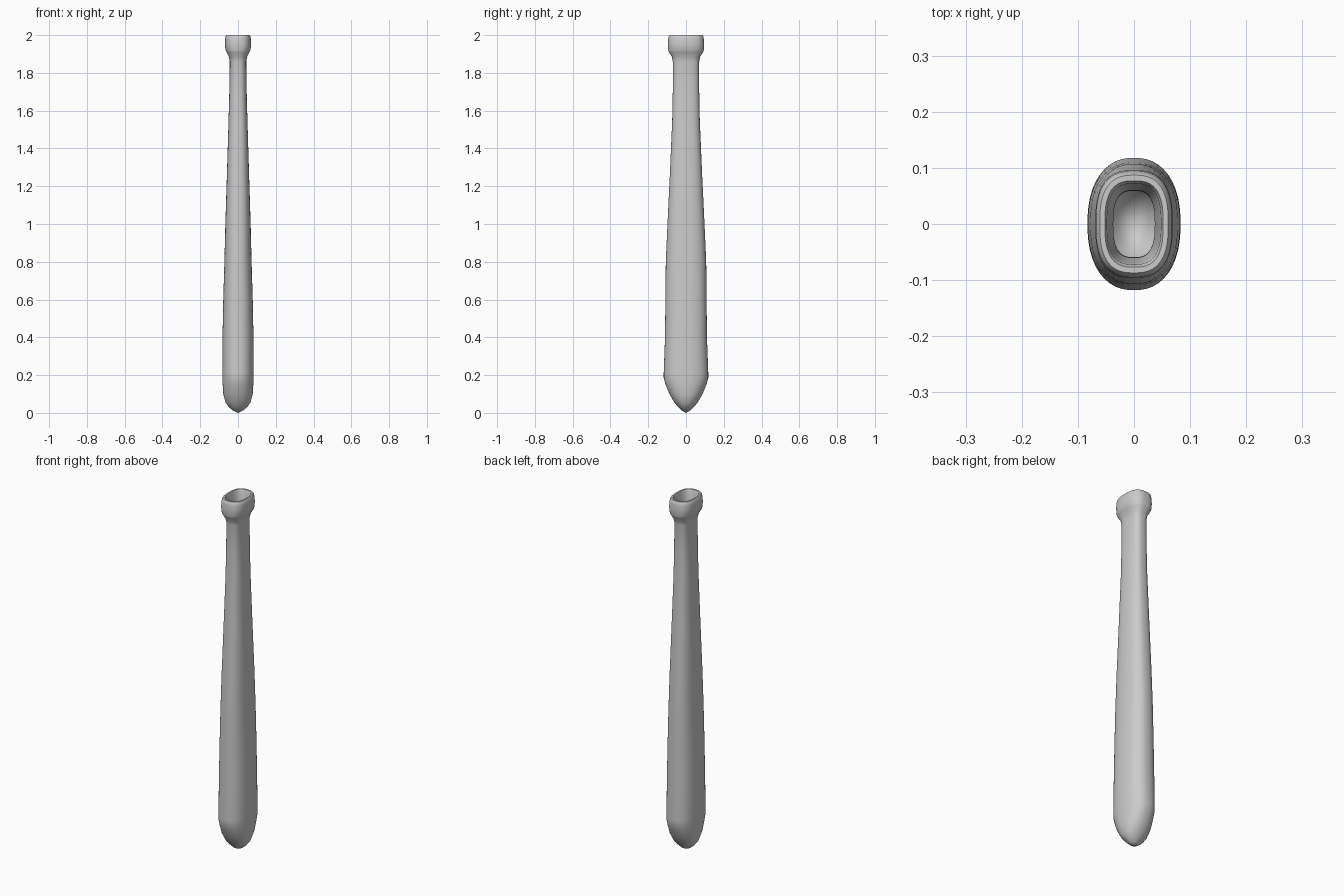
import bpy, bmesh, math

SEG = 48

# Cross-sections: height, half width x, half depth y, squareness exponent
OUTER = [
    (0.012, 0.026, 0.022, 2.0), (0.03, 0.048, 0.041, 2.0), (0.055, 0.066, 0.062, 2.1),
    (0.10, 0.078, 0.088, 2.2), (0.15, 0.081, 0.108, 2.25), (0.185, 0.083, 0.118, 2.3),
    (0.21, 0.083, 0.118, 2.3), (0.40, 0.082, 0.111, 2.4), (0.60, 0.078, 0.109, 2.4),
    (0.80, 0.072, 0.107, 2.4), (1.00, 0.067, 0.098, 2.5), (1.25, 0.059, 0.086, 2.6),
    (1.55, 0.050, 0.073, 2.7), (1.70, 0.046, 0.070, 2.8), (1.86, 0.044, 0.070, 2.8),
    (1.885, 0.048, 0.075, 2.8), (1.91, 0.061, 0.091, 2.7), (1.92, 0.066, 0.094, 2.7),
    (1.95, 0.069, 0.096, 2.7), (1.98, 0.068, 0.094, 2.7), (1.994, 0.065, 0.091, 2.7),
]
RIM = [(2.0, 0.061, 0.087, 2.7), (2.0, 0.052, 0.077, 2.8), (1.99, 0.048, 0.072, 2.8)]
# The cavity narrows at the neck, then follows the outside down
INNER = [(1.92, 0.044, 0.068, 2.8), (1.88, 0.037, 0.060, 2.8), (1.70, 0.037, 0.059, 2.8)]
INNER += [(z, x - 0.01, y - 0.01, n) for z, x, y, n in reversed(OUTER[4:13])]
INNER += [(0.08, 0.056, 0.062, 2.1), (0.04, 0.028, 0.042, 2.0)]


def ring(bm, z, a, b, n):
    verts = []
    for i in range(SEG):
        t = 2 * math.pi * i / SEG
        c, s = math.cos(t), math.sin(t)
        r = (abs(c) ** n + abs(s) ** n) ** (-1 / n)
        verts.append(bm.verts.new((a * c * r, b * s * r, z)))
    return verts


# Hollow sheath: outer skin, collar rim and cavity in one loft
bm = bmesh.new()
rings = [ring(bm, *p) for p in OUTER + RIM + INNER]
for lo, hi in zip(rings, rings[1:]):
    for i in range(SEG):
        j = (i + 1) % SEG
        bm.faces.new((lo[i], lo[j], hi[j], hi[i]))

# Pointed tip outside and inside
for r, z in ((rings[0], 0.0), (rings[-1], 0.02)):
    tip = bm.verts.new((0, 0, z))
    for i in range(SEG):
        bm.faces.new((tip, r[i], r[(i + 1) % SEG]))

bmesh.ops.recalc_face_normals(bm, faces=bm.faces)
mesh = bpy.data.meshes.new("sheath")
bm.to_mesh(mesh)
bm.free()
sheath = bpy.data.objects.new("sheath", mesh)
bpy.context.collection.objects.link(sheath)
bpy.context.view_layer.objects.active = sheath
sheath.select_set(True)
bpy.ops.object.shade_smooth_by_angle(angle=math.radians(40))
